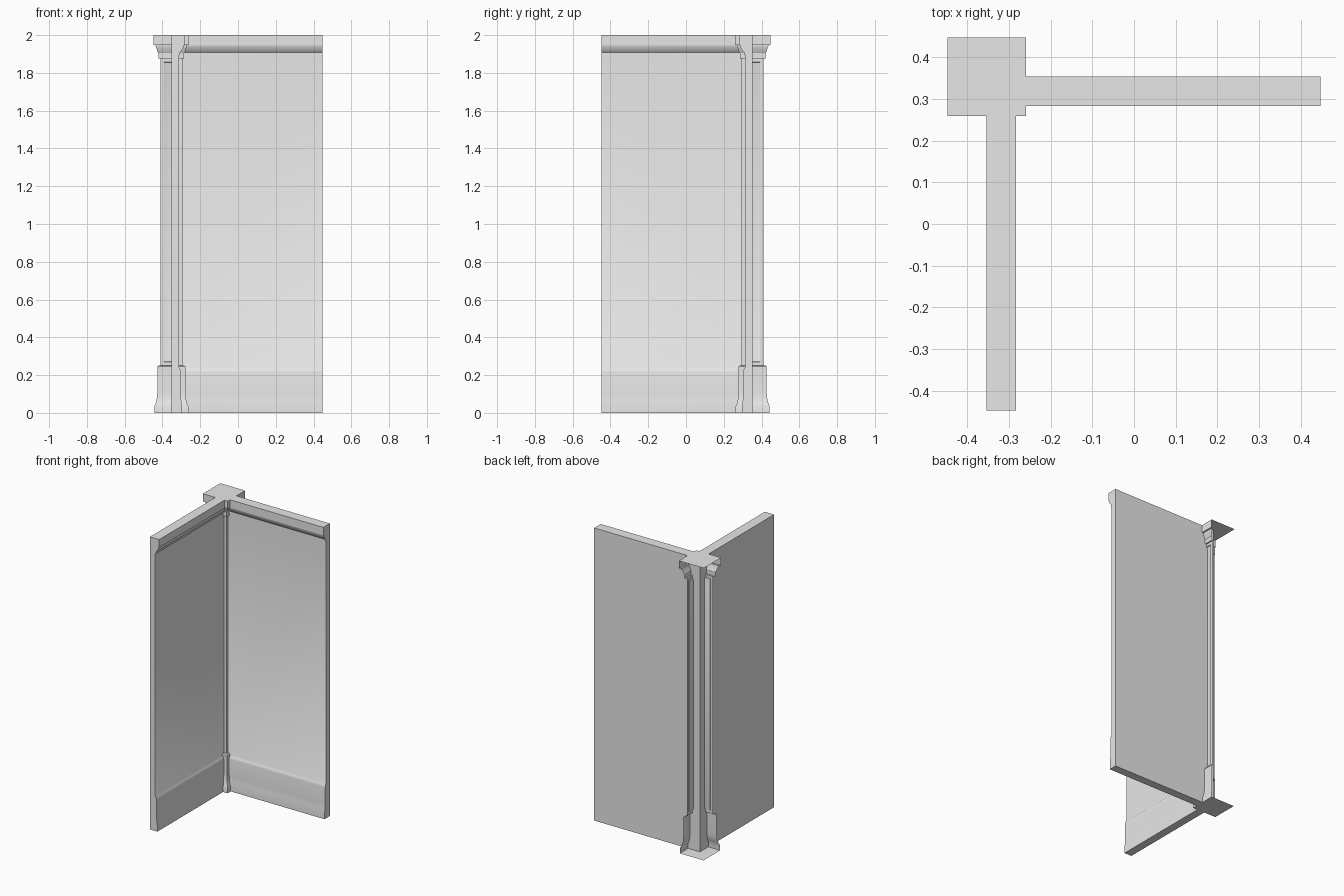
import bpy, bmesh, math

if "Cube" in bpy.data.objects:
    bpy.data.objects.remove(bpy.data.objects["Cube"])

AXIS = 0.353    # corner axis sits at (-AXIS, AXIS)
END = 0.447     # free end of each wall

stone = bpy.data.materials.new("grey_stone")
stone.use_nodes = True
stone.diffuse_color = (0.8, 0.8, 0.8, 1)
stone.node_tree.nodes["Principled BSDF"].inputs["Base Color"].default_value = (0.8, 0.8, 0.8, 1)


def finish(bm, name, flip=False):
    """Turn a bmesh into an object; flip mirrors it across the corner diagonal."""
    if flip:
        for v in bm.verts:
            v.co.x, v.co.y = -v.co.y, -v.co.x
        bmesh.ops.reverse_faces(bm, faces=bm.faces)
    mesh = bpy.data.meshes.new(name)
    bm.to_mesh(mesh)
    bm.free()
    mesh.materials.append(stone)
    obj = bpy.data.objects.new(name, mesh)
    bpy.context.collection.objects.link(obj)
    bpy.ops.object.select_all(action='DESELECT')
    obj.select_set(True)
    bpy.context.view_layer.objects.active = obj
    bpy.ops.object.shade_smooth_by_angle(angle=math.radians(35))


# Wall section: (thickness from the back, height), skirting to cornice
WALL = [(0, 0), (0.056, 0), (0.056, 0.04), (0.052, 0.07), (0.05, 0.1),
        (0.05, 0.215), (0.047, 0.23), (0.04, 0.24), (0.04, 1.895),
        (0.046, 1.895), (0.046, 1.908), (0.052, 1.915), (0.062, 1.93),
        (0.066, 1.945), (0.07, 1.945), (0.07, 2), (0, 2)]


def build_wall(name, flip):
    bm = bmesh.new()
    mitre = [bm.verts.new((-AXIS + d, AXIS - d, z)) for d, z in WALL]
    free = [bm.verts.new((END, AXIS - d, z)) for d, z in WALL]
    for i in range(len(WALL)):
        j = (i + 1) % len(WALL)
        bm.faces.new((mitre[i], free[i], free[j], mitre[j]))
    bm.faces.new(free)
    bmesh.ops.recalc_face_normals(bm, faces=bm.faces)
    # the mitred end is open, so settle the direction from the back face
    back = min(bm.faces, key=lambda f: -f.calc_center_median().y)
    if back.normal.y < 0:
        bmesh.ops.reverse_faces(bm, faces=bm.faces)
    finish(bm, name, flip)


# Pillar outline: (half width, height), plinth, shaft and capital
PLINTH = [(0.09, 0), (0.09, 0.035), (0.083, 0.05), (0.076, 0.08),
          (0.074, 0.11), (0.074, 0.245), (0.068, 0.252), (0.058, 0.252)]
CAPITAL = [(0.058, 1.875), (0.068, 1.875), (0.068, 1.905), (0.072, 1.91),
           (0.076, 1.925), (0.083, 1.94), (0.083, 1.947), (0.094, 1.947), (0.094, 2)]


def build_pillar_face(name, flip):
    bm = bmesh.new()
    rows = [[bm.verts.new((-AXIS + s * h, AXIS - h, z)) for s in (-1, 1)]
            for h, z in PLINTH + CAPITAL]
    faces = [bm.faces.new((a[0], a[1], b[1], b[0])) for a, b in zip(rows, rows[1:])]
    # sunk panel on the shaft
    shaft = faces[len(PLINTH) - 1]
    bm.normal_update()
    bmesh.ops.inset_individual(bm, faces=[shaft], thickness=0.026)
    bmesh.ops.inset_individual(bm, faces=[shaft], thickness=0.003, depth=-0.005)
    bmesh.ops.inset_individual(bm, faces=[shaft], thickness=0.011, depth=-0.003)
    finish(bm, name, flip)


def build_plate(name, half, z, up):
    bm = bmesh.new()
    corners = [(-1, -1), (1, -1), (1, 1), (-1, 1)]
    face = bm.faces.new([bm.verts.new((-AXIS + sx * half, AXIS + sy * half, z))
                         for sx, sy in corners])
    if not up:
        face.normal_flip()
    finish(bm, name)


# Both walls and both moulded pillar faces; the outer pillar sides stay open
for side, flip in (("back", False), ("right", True)):
    build_wall(side + "_wall", flip)
    build_pillar_face(side + "_pillar_face", flip)

build_plate("pillar_top_plate", 0.094, 2, True)
build_plate("pillar_bottom_plate", 0.09, 0, False)
